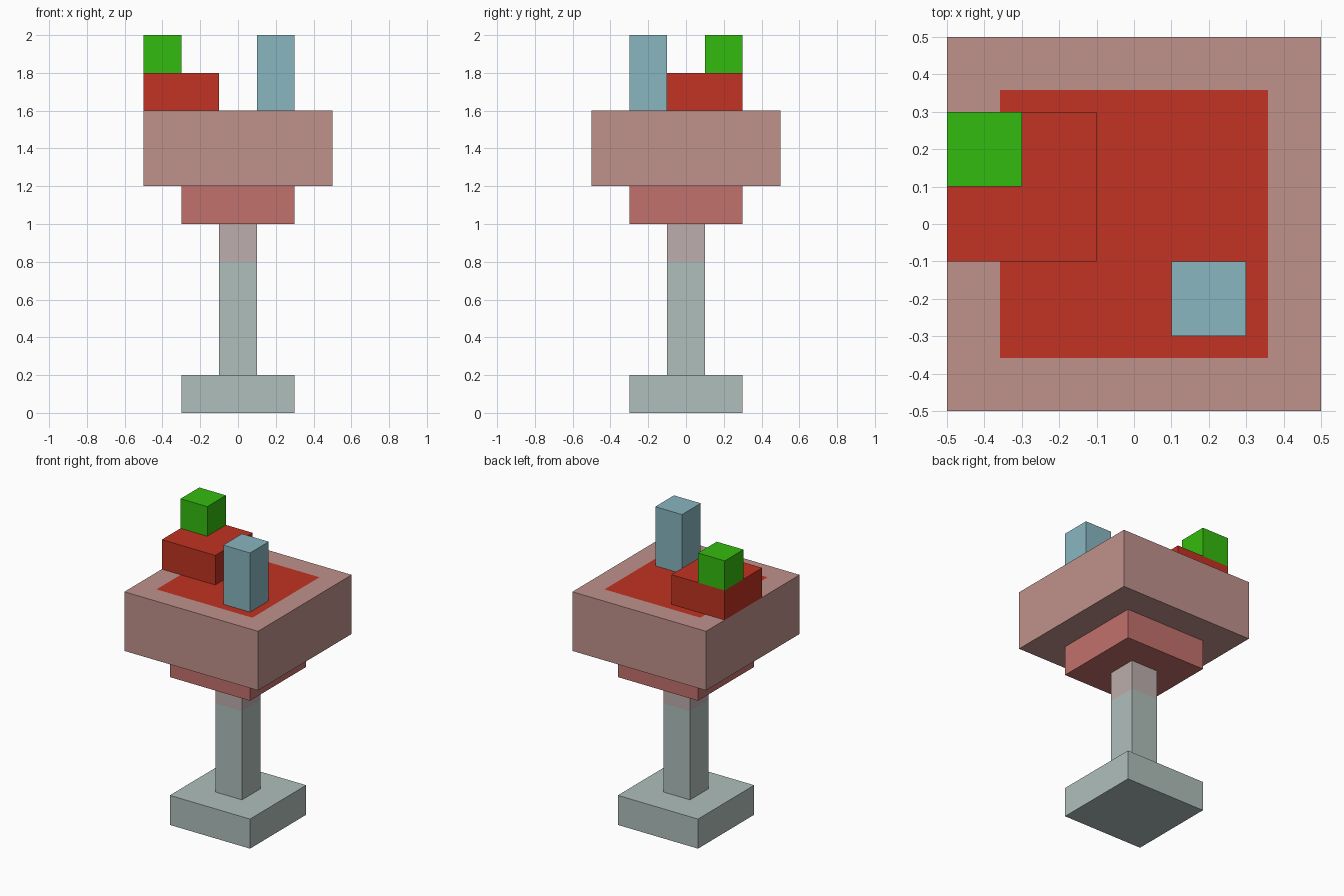
import bpy
import bmesh

cube = bpy.data.objects.get("Cube")
if cube:
    bpy.data.objects.remove(cube, do_unlink=True)


def linear(c):
    c /= 255
    return c / 12.92 if c <= 0.04045 else ((c + 0.055) / 1.055) ** 2.4


def material(name, r, g, b):
    mat = bpy.data.materials.new(name)
    mat.use_nodes = True
    colour = (linear(r), linear(g), linear(b), 1)
    mat.diffuse_color = colour
    mat.node_tree.nodes["Principled BSDF"].inputs["Base Color"].default_value = colour
    return mat


grey = material("pale grey glass", 175, 191, 187)
tinted = material("tinted grey glass", 189, 174, 173)
rose = material("rose glass", 194, 113, 108)
pink = material("dusty pink glass", 192, 146, 140)
red = material("red drink", 193, 51, 34)
blue = material("light blue", 137, 182, 192)
green = material("leaf green", 52, 187, 14)


def block(name, x, y, z, *mats, edit=None):
    """Box spanning the (low, high) ranges, with an optional bmesh edit."""
    spans = (x, y, z)
    bm = bmesh.new()
    bmesh.ops.create_cube(bm, size=1)
    for v in bm.verts:
        v.co = [hi if c > 0 else lo for c, (lo, hi) in zip(v.co, spans)]
    if edit:
        edit(bm)
    mesh = bpy.data.meshes.new(name)
    bm.to_mesh(mesh)
    bm.free()
    for mat in mats:
        mesh.materials.append(mat)
    obj = bpy.data.objects.new(name, mesh)
    bpy.context.collection.objects.link(obj)
    return obj


def tint_stem_top(bm):
    # Cut a ring into the stem and tint everything above it
    height = 0.8
    bmesh.ops.bisect_plane(bm, geom=bm.verts[:] + bm.edges[:] + bm.faces[:],
                           plane_co=(0, 0, height), plane_no=(0, 0, 1))
    for f in bm.faces:
        f.material_index = int(f.calc_center_median().z > height)


def inset_drink(bm):
    # Flush square of drink inside the rim
    bm.normal_update()
    top = max(bm.faces, key=lambda f: f.calc_center_median().z)
    bmesh.ops.inset_individual(bm, faces=[top], thickness=0.2)
    top.material_index = 1


def centred(half):
    return (-half, half)


# Glass: foot, stem and two-step bowl
block("foot", centred(0.3), centred(0.3), (0, 0.2), grey)
block("stem", centred(0.1), centred(0.1), (0.2, 1), grey, tinted, edit=tint_stem_top)
block("lower_bowl", centred(0.3), centred(0.3), (1, 1.2), rose)
block("upper_bowl", centred(0.5), centred(0.5), (1.2, 1.6), pink, red, edit=inset_drink)

# Garnish: fruit with its stalk, and a straw
block("fruit", (-0.5, -0.1), (-0.1, 0.3), (1.6, 1.8), red)
block("fruit_stalk", (-0.5, -0.3), (0.1, 0.3), (1.8, 2), green)
block("straw", (0.1, 0.3), (-0.3, -0.1), (1.6, 2), blue)
